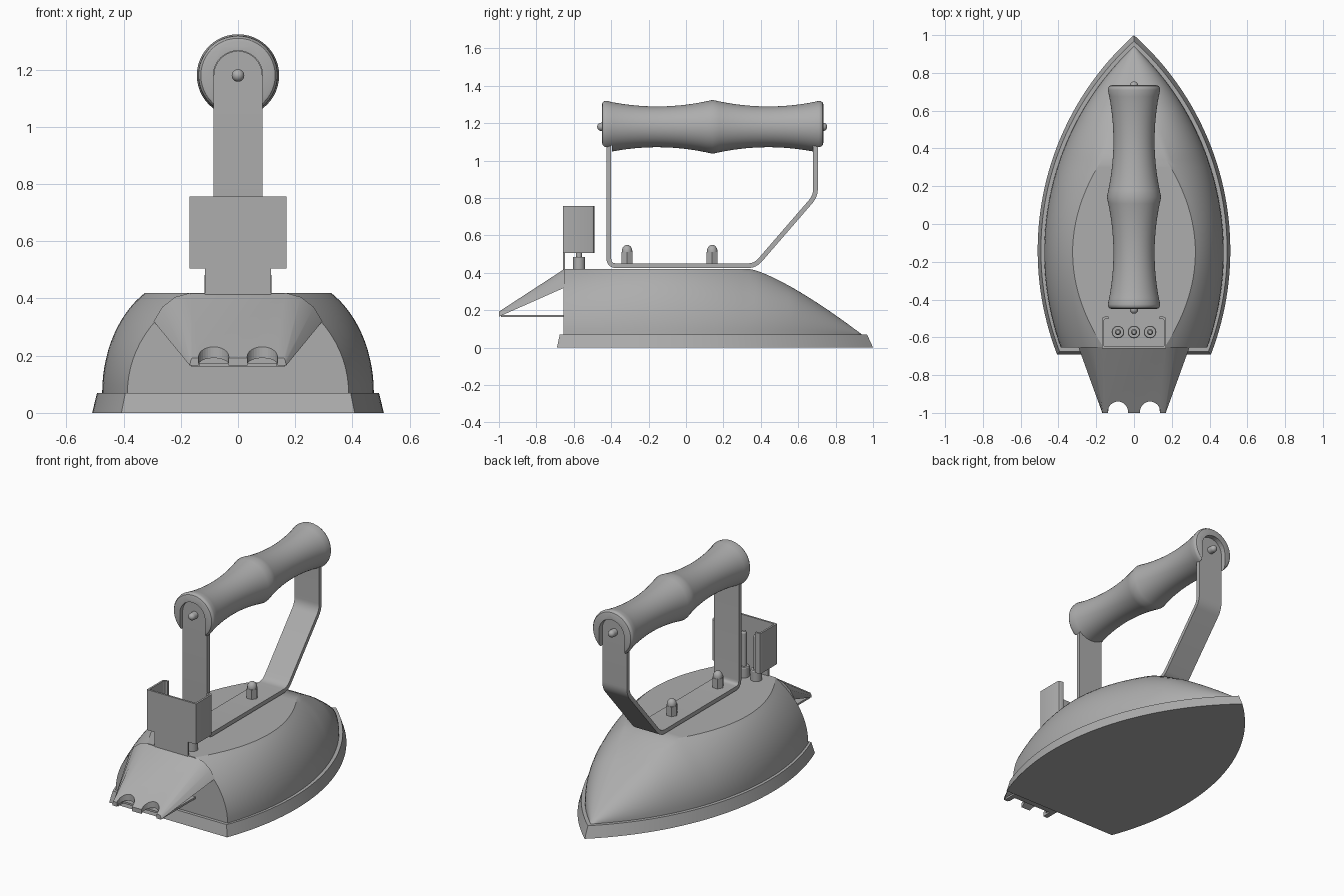
import bpy, bmesh, math
from mathutils import Vector

if "Cube" in bpy.data.objects:
    bpy.data.objects.remove(bpy.data.objects["Cube"])

metal = bpy.data.materials.new("grey metal")
metal.diffuse_color = (0.42, 0.42, 0.42, 1)
metal.use_nodes = True
metal.node_tree.nodes["Principled BSDF"].inputs["Base Color"].default_value = metal.diffuse_color


def loft(name, rings):
    """Skin a list of equal closed rings and cap both ends."""
    bm = bmesh.new()
    rows = [[bm.verts.new(p) for p in r] for r in rings]
    n = len(rows[0])
    for a, b in zip(rows, rows[1:]):
        for i in range(n):
            j = (i + 1) % n
            bm.faces.new((a[i], a[j], b[j], b[i]))
    bm.faces.new(rows[0])
    bm.faces.new(rows[-1])
    bmesh.ops.remove_doubles(bm, verts=bm.verts, dist=0.0004)
    bmesh.ops.recalc_face_normals(bm, faces=bm.faces)
    me = bpy.data.meshes.new(name)
    bm.to_mesh(me)
    bm.free()
    ob = bpy.data.objects.new(name, me)
    bpy.context.collection.objects.link(ob)
    me.materials.append(metal)
    return ob


def turn(name, prof, loc, axis="z", n=32):
    """Lathe (radius, height) pairs around z or y."""
    rings = []
    for r, h in prof:
        ring = []
        for k in range(n):
            a = 2 * math.pi * k / n
            c, s = r * math.cos(a), r * math.sin(a)
            p = (c, s, h) if axis == "z" else (c, h, s)
            ring.append(Vector(loc) + Vector(p))
        rings.append(ring)
    return loft(name, rings)


def box(name, x0, x1, y0, y1, z0, z1):
    return loft(name, [[(x0, y0, z), (x1, y0, z), (x1, y1, z), (x0, y1, z)] for z in (z0, z1)])


def cut(ob, cutter):
    cutter.hide_render = True
    cutter.hide_viewport = True
    m = ob.modifiers.new("cut", "BOOLEAN")
    m.operation, m.solver, m.object = "DIFFERENCE", "EXACT", cutter


def arch(y, ymax, wmax, tip):
    """Half width of a pointed outline made of a circular arc."""
    d = tip - ymax
    R = (wmax * wmax + d * d) / (2 * wmax)
    return max(0.0002, math.sqrt(max(0, R * R - (y - ymax) ** 2)) - (R - wmax))


# Sole plate with sloping edge
def outline(rear, ymax, wmax, tip, z, n=40):
    ys = [rear + (tip - rear) * i / n for i in range(n + 1)]
    right = [(arch(y, ymax, wmax, tip), y, z) for y in ys]
    return right + [(-x, y, z) for x, y, z in reversed(right)]


loft("sole_plate", [outline(-0.69, -0.14, 0.51, 1.0, 0), outline(-0.675, -0.14, 0.493, 0.968, 0.07)])


# Domed body: flat top, curved flanks, nose falling to a point
def section(y, steps=14):
    b = arch(y, -0.15, 0.475, 0.94)
    if y <= 0.34:
        f, h, am = 0.325 - 0.645 * (y + 0.15) ** 2, 0.42, math.radians(60)
    else:
        u = (y - 0.34) / 0.6
        f = 0.17 * (1 - u) ** 1.3
        h = 0.0701 + 0.35 * (1 - u ** 1.3)
        am = math.radians(60 + 30 * min(1, u / 0.4))
    f = min(f, b * 0.9)
    half = []
    for i in range(steps + 1):
        a = am * i / steps
        x = f + (b - f) * (math.cos(a) - math.cos(am)) / (1 - math.cos(am))
        half.append((x, y, 0.07 + (h - 0.07) * math.sin(a) / math.sin(am)))
    return half + [(-x, yy, z) for x, yy, z in reversed(half)]


ys = [-0.655 + 0.995 * i / 24 for i in range(25)] + [0.34 + 0.6 * i / 20 for i in range(1, 21)]
loft("body", [section(y) for y in ys])

# Rear cable spout: a tapering wedge with two round notches
def mirrored(half):
    return half + [(-x, y, z) for x, y, z in reversed(half)]


spout = loft("rear_spout", [
    mirrored([(0.295, -0.65, 0.32), (0.265, -0.65, 0.37), (0.22, -0.65, 0.405), (0.165, -0.65, 0.42)]),
    mirrored([(0.168, -1.0, 0.165), (0.167, -1.0, 0.175), (0.165, -1.0, 0.185), (0.16, -1.0, 0.192)])])
for s in (-1, 1):
    cut(spout, turn("notch_cutter", [(0.053, 0), (0.053, 0.5)], (s * 0.085, -0.993, 0)))
floor = box("spout_floor", -0.165, 0.165, -0.94, -0.65, 0.163, 0.175)
for s in (-1, 1):
    box("spout_floor_lug", s * 0.135, s * 0.165, -0.99, -0.94, 0.163, 0.175)

# Bent strap carrying the grip, with rounded ends
corners = [Vector(p) for p in [(-0.4125, 1.18), (-0.4125, 0.4375), (0.37, 0.4375), (0.6925, 0.81), (0.6925, 1.18)]]
caps = [(0.085 * math.sin(t), 0.085 * math.cos(t)) for t in [math.radians(k * 11) for k in range(1, 9)]]
path = [(corners[0] + Vector((0, d)), w) for d, w in reversed(caps)] + [(corners[0], 0.085)]
for a, c, b in zip(corners, corners[1:], corners[2:]):
    p, q = c + (a - c).normalized() * 0.04, c + (b - c).normalized() * 0.04
    for i in range(7):
        t = i / 6
        path.append((p * (1 - t) ** 2 + c * 2 * t * (1 - t) + q * t * t, 0.085))
path += [(corners[-1], 0.085)] + [(corners[-1] + Vector((0, d)), w) for d, w in caps]
rings = []
for i, (p, w) in enumerate(path):
    t = (path[min(i + 1, len(path) - 1)][0] - path[max(i - 1, 0)][0]).normalized()
    nrm = Vector((-t.y, t.x)) * 0.0125
    o, n = p + nrm, p - nrm
    rings.append([(-w, o.x, o.y), (w, o.x, o.y), (w, n.x, n.y), (-w, n.x, n.y)])
loft("handle_strap", rings)

# Waisted grip with rounded ends, slotted for the strap
MID, HALF = 0.1425, 0.5925
side = [(0.118, HALF), (0.130, HALF - 0.004), (0.137, HALF - 0.013), (0.139, HALF - 0.025)]
for i in range(1, 17):
    u = 1 - i / 16
    side.append((0.144 - 0.006 * u - 0.128 * u * (1 - u), u * (HALF - 0.025)))
prof = side + [(r, -h) for r, h in reversed(side[:-1])]
grip = turn("grip", prof, (0, MID, 1.18), "y", 48)
for s in (-1, 1):
    y0, y1 = sorted((MID + s * 0.537, MID + s * 0.7))
    arc = [(0.0865 * math.cos(math.pi * k / 16), 1.18 + 0.0865 * math.sin(math.pi * k / 16)) for k in range(17)]
    arc += [(-0.0865, 0.95), (0.0865, 0.95)]
    cut(grip, loft("slot_cutter", [[(x, y, z) for x, z in arc] for y in (y0, y1)]))

# Round-headed screws at the grip ends
dome = [(math.cos(math.radians(k)), math.sin(math.radians(k))) for k in range(0, 90, 11)]
for s, y in ((-1, -0.425), (1, 0.705)):
    prof = [(0.022, 0), (0.022, s * 0.028)] + [(0.022 * c, s * (0.028 + 0.022 * h)) for c, h in dome]
    turn("grip_screw", prof, (0, y, 1.18), "y", 20)

# Acorn nuts holding the strap down
for y in (-0.315, 0.14):
    turn("nut", [(0.034, 0), (0.034, 0.065)], (0, y, 0.445), n=6)
    turn("nut_dome", [(0.028, 0)] + [(0.028 * c, 0.07 + 0.034 * h) for c, h in dome], (0, y, 0.445), n=24)

# Socket shield: folded sheet open toward the handle, with a foot
T = 0.012
half = [(0.17, -0.645), (0.17, -0.505), (0.165, -0.495), (0.155, -0.49), (0.135, -0.49),
        (0.135, -0.49 - T), (0.153, -0.49 - T), (0.17 - T, -0.51), (0.17 - T, -0.658 + T)]
outer = [(0.17, -0.658)] + half
poly = outer + [(-x, y) for x, y in reversed(outer)]
loft("socket_shield", [[(x, y, z) for x, y in poly] for z in (0.505, 0.757)])
box("shield_foot", -0.115, 0.115, -0.658, -0.658 + T, 0.40, 0.51)

# Contact pins in insulating collars
for x in (-0.085, 0, 0.085):
    turn("pin_collar", [(0.033, 0.41), (0.033, 0.48), (0.03, 0.485)], (x, -0.572, 0))
    turn("contact_pin", [(0.016, 0.48), (0.016, 0.69), (0.010, 0.70)], (x, -0.572, 0), n=20)

# Smooth shading with crisp edges
for ob in bpy.data.objects:
    if ob.hide_viewport:
        continue
    bpy.ops.object.select_all(action="DESELECT")
    ob.select_set(True)
    bpy.context.view_layer.objects.active = ob
    bpy.ops.object.shade_smooth_by_angle(angle=math.radians(30))
